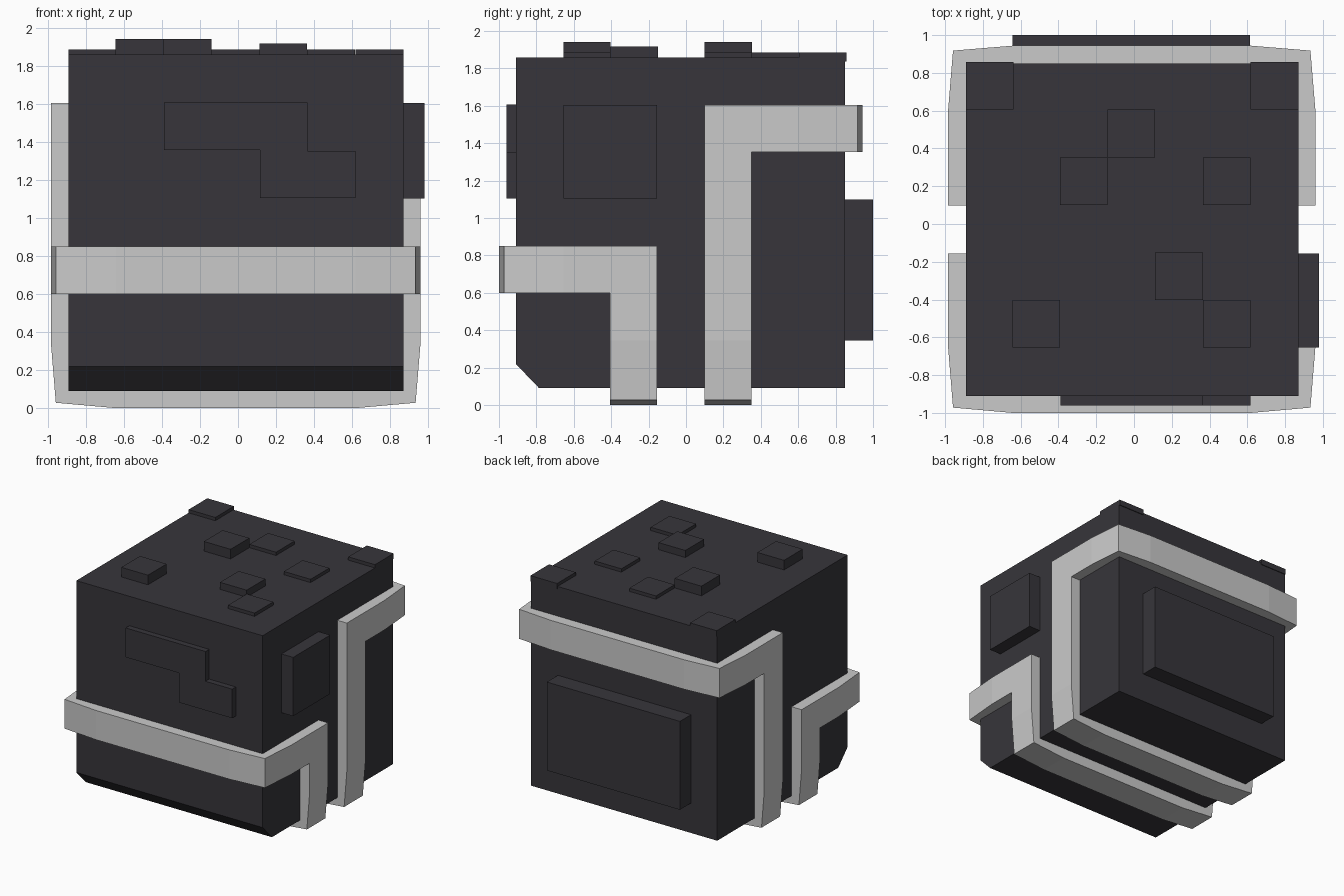
import bpy
import bmesh
from mathutils import Vector

cube = bpy.data.objects.get("Cube")
if cube:
    bpy.data.objects.remove(cube, do_unlink=True)


def make_material(name, rgb):
    mat = bpy.data.materials.new(name)
    mat.use_nodes = True
    color = (*rgb, 1.0)
    mat.diffuse_color = color
    bsdf = mat.node_tree.nodes["Principled BSDF"]
    bsdf.inputs["Base Color"].default_value = color
    bsdf.inputs["Roughness"].default_value = 0.8
    return mat


stone = make_material("dark charcoal", (0.038, 0.036, 0.043))
metal = make_material("light grey", (0.59, 0.59, 0.59))


def add_prism(bm, outline, axis, low, high):
    """Extrude a 2D outline along an axis; outline uses the other two axes in order."""
    def point(p, depth):
        co = list(p)
        co.insert("xyz".index(axis), depth)
        return Vector(co)
    face = bm.faces.new([bm.verts.new(point(p, low)) for p in outline])
    out = bmesh.ops.extrude_face_region(bm, geom=[face])
    moved = [v for v in out["geom"] if isinstance(v, bmesh.types.BMVert)]
    offset = point((0, 0), high - low)
    bmesh.ops.translate(bm, verts=moved, vec=offset)


def build(name, mat, prisms):
    bm = bmesh.new()
    for prism in prisms:
        add_prism(bm, *prism)
    bmesh.ops.recalc_face_normals(bm, faces=bm.faces[:])
    mesh = bpy.data.meshes.new(name)
    bm.to_mesh(mesh)
    bm.free()
    mesh.materials.append(mat)
    obj = bpy.data.objects.new(name, mesh)
    bpy.context.collection.objects.link(obj)
    return obj


def rect(a0, a1, b0, b1):
    return [(a0, b0), (a1, b0), (a1, b1), (a0, b1)]


LEFT, RIGHT = 0.87, -0.89
FRONT, BACK = -0.91, 0.85
BOTTOM, TOP = 0.09, 1.858
MID = -0.012          # centre line across x
CELL = 0.252          # size of one square on the top

# Main block with a chamfered lower front edge
build("body", stone, [
    ([(FRONT, 0.22), (-0.785, BOTTOM), (BACK, BOTTOM), (BACK, TOP), (FRONT, TOP)],
     "x", RIGHT, LEFT)])

# Raised squares on the top: x, y, top height
pads = [
    (RIGHT, 0.605, 1.886), (LEFT - CELL, 0.605, 1.886),
    (-0.14, 0.353, 1.886), (-0.392, 0.1, 1.94), (0.364, 0.1, 1.886),
    (0.112, -0.403, 1.918), (-0.644, -0.655, 1.94), (0.364, -0.655, 1.886),
]
for i, (x, y, height) in enumerate(pads):
    build(f"top_pad_{i + 1}", stone,
          [(rect(x, x + CELL, y, y + CELL), "z", TOP - 0.02, height)])

# Stepped plate on the front
step = [(-0.39, 1.357), (0.115, 1.357), (0.115, 1.105), (0.617, 1.105),
        (0.617, 1.353), (0.365, 1.353), (0.365, 1.607), (-0.39, 1.607)]
build("front_plate", stone, [(step, "y", -0.96, FRONT + 0.02)])

# Side block and back panel
build("left_block", stone, [(rect(-0.655, -0.155, 1.103, 1.605), "x", LEFT - 0.02, 0.98)])
build("back_panel", stone, [(rect(-0.643, 0.615, 0.345, 1.1), "y", BACK - 0.02, 1.0)])


def bowed(start, bend, corner, end):
    """Outline across x that starts flat and eases in to a slightly bowed far edge."""
    half = [(0.972, start), (0.972, bend), (0.946, corner), (0.63, end)]
    return ([(MID + w, d) for w, d in half] +
            [(MID - w, d) for w, d in reversed(half)])


def strap(name, wrap, z0, z1, y0, y1):
    """Horizontal wrap around one face, plus a drop that passes under the block."""
    build(name, metal, [
        (wrap, "z", z0, z1),
        (bowed(z0, 0.345, 0.028, 0.0), "y", y0, y1),
    ])


strap("front_strap", bowed(-0.155, -0.655, -0.972, -1.0), 0.6, 0.85, -0.405, -0.155)
strap("back_strap", bowed(0.098, 0.605, 0.918, 0.944), 1.353, 1.605, 0.098, 0.35)
